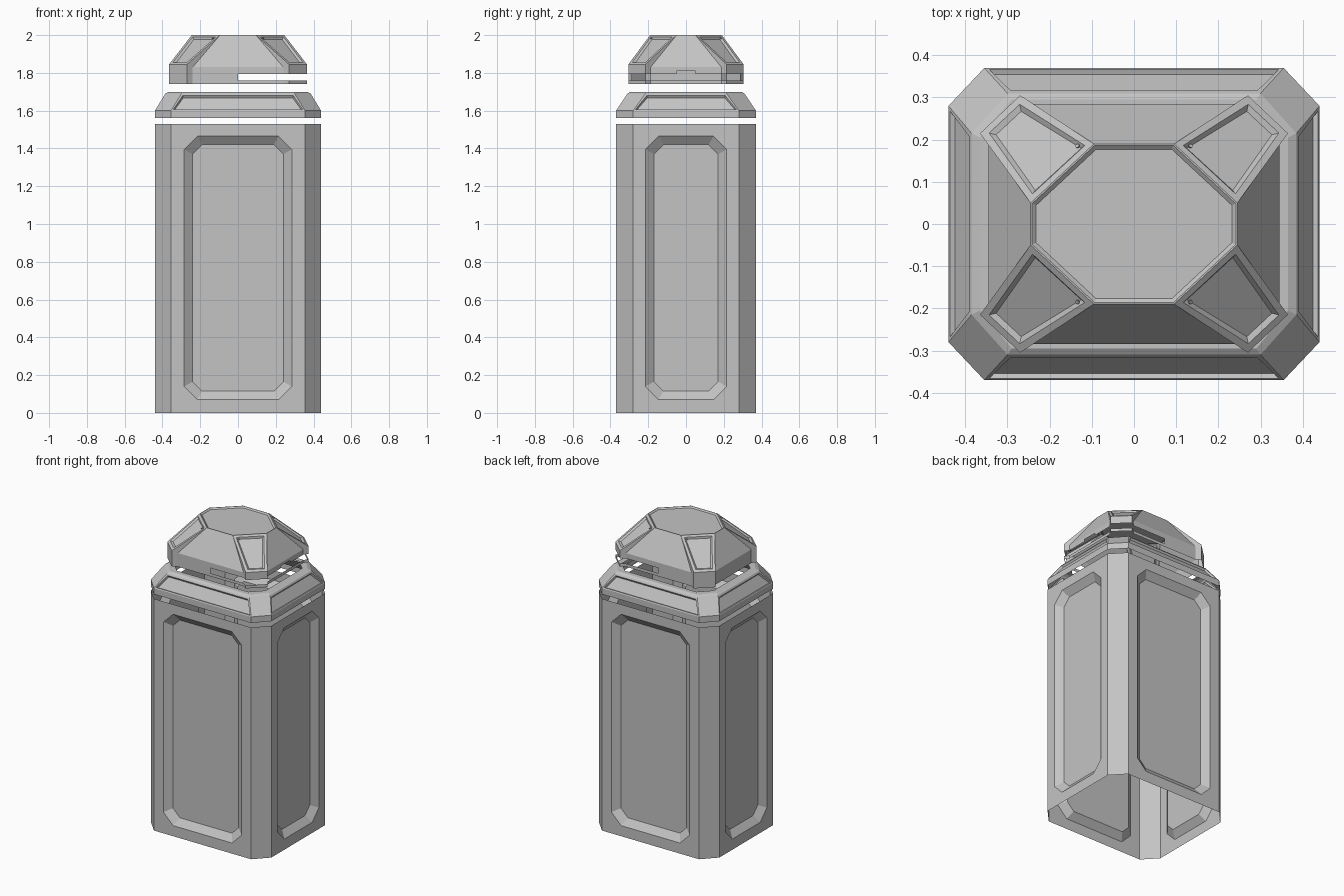
import bpy, bmesh
from mathutils import Vector

if "Cube" in bpy.data.objects:
    bpy.data.objects.remove(bpy.data.objects["Cube"])

grey = bpy.data.materials.new("plain_grey")
grey.diffuse_color = (0.55, 0.55, 0.55, 1)
grey.use_nodes = True
grey.node_tree.nodes["Principled BSDF"].inputs["Base Color"].default_value = grey.diffuse_color


def finish(name, bm):
    """Weld, orient and store a part."""
    bmesh.ops.remove_doubles(bm, verts=bm.verts, dist=0.0005)
    bmesh.ops.recalc_face_normals(bm, faces=bm.faces)
    me = bpy.data.meshes.new(name)
    bm.to_mesh(me)
    bm.free()
    me.materials.append(grey)
    ob = bpy.data.objects.new(name, me)
    bpy.context.collection.objects.link(ob)
    return ob


def face(bm, pts):
    return bm.faces.new([bm.verts.new(p) for p in pts])


def around(quadrant):
    """Mirror a +x +y run of plan points into a full counter-clockwise loop."""
    q = list(quadrant)
    back = q[::-1]
    return (q + [(-x, y) for x, y in back] + [(-x, -y) for x, y in q]
            + [(x, -y) for x, y in back])


def ring(bm, low, z0, high, z1):
    """Band of quads between two closed plan loops."""
    n = len(low)
    return [face(bm, [(*low[i], z0), (*low[(i + 1) % n], z0),
                      (*high[(i + 1) % n], z1), (*high[i], z1)]) for i in range(n)]


def sink(bm, faces, border, slope, depth):
    """Recess a bevelled panel into each face."""
    for f in faces:
        f.normal_update()
        bmesh.ops.inset_individual(bm, faces=[f], thickness=border, depth=0)
        bmesh.ops.inset_individual(bm, faces=[f], thickness=slope, depth=-depth)


# Body: open eight-sided tube with a recessed panel on each broad side
X, Y, CX, CY, H = 0.44, 0.37, 0.355, 0.28, 1.53


def cut_rect(w, z0, z1, c):
    return [(w, z0 + c), (w, z1 - c), (w - c, z1), (-w + c, z1),
            (-w, z1 - c), (-w, z0 + c), (-w + c, z0), (w - c, z0)]


def body_side(bm, half, opening, place):
    corners = [(half, 0), (half, H), (-half, H), (-half, 0)]
    outer = cut_rect(opening, 0.07, 1.465, 0.07)
    inner = cut_rect(opening - 0.045, 0.115, 1.42, 0.05)
    for i in range(4):
        a, b = outer[2 * i], outer[2 * i + 1]
        c, d = corners[i], corners[(i + 1) % 4]
        face(bm, [place(*p, 0) for p in (c, d, b, a)])
        face(bm, [place(*p, 0) for p in (d, outer[(2 * i + 2) % 8], b)])
    for i in range(8):
        j = (i + 1) % 8
        face(bm, [place(*outer[i], 0), place(*outer[j], 0),
                  place(*inner[j], 0.035), place(*inner[i], 0.035)])
    face(bm, [place(*p, 0.035) for p in inner])


bm = bmesh.new()
for s in (1, -1):
    body_side(bm, CX, 0.285, lambda u, z, d: (u, s * (Y - d), z))
    body_side(bm, CY, 0.215, lambda u, z, d: (s * (X - d), u, z))
    for t in (1, -1):
        face(bm, [(s * X, t * CY, 0), (s * CX, t * Y, 0),
                  (s * CX, t * Y, H), (s * X, t * CY, H)])
finish("body", bm)

# Collar: floating sloped ring with recessed strips on the four broad slopes
base = around([(X, CY), (CX, Y)])
shoulder = around([(0.385, 0.215), (0.30, 0.31)])
crown = around([(0.365, 0.205), (0.29, 0.295)])
lip = around([(0.335, 0.19), (0.26, 0.265)])
bm = bmesh.new()
ring(bm, base, 1.56, base, 1.60)
slopes = ring(bm, base, 1.60, shoulder, 1.69)
ring(bm, shoulder, 1.69, crown, 1.70)
ring(bm, crown, 1.70, lip, 1.70)
sink(bm, slopes[1::2], 0.014, 0.007, 0.012)
finish("collar", bm)

# Lid shell: flat top, four sloped sides and a stepped skirt
top = around([(0.245, 0.05), (0.095, 0.19)])
bm = bmesh.new()
f = face(bm, [(*p, 2.0) for p in top])
sink(bm, [f], 0.004, 0.010, 0.008)
eaves = around([(0.345, 0.1875), (0.24, 0.285)])
for i in (1, 3, 5, 7):
    j = (i + 1) % 8
    face(bm, [(*top[i], 2.0), (*top[j], 2.0), (*eaves[j], 1.83), (*eaves[i], 1.83)])
    if i == 7:   # notch in the skirt on the slotted side
        x = 0.345
        for a, b, z in ((-0.1875, -0.05, 1.795), (-0.05, 0.05, 1.81), (0.05, 0.1875, 1.795)):
            face(bm, [(x, a, z), (x, b, z), (x, b, 1.83), (x, a, 1.83)])
    else:
        face(bm, [(*eaves[i], 1.83), (*eaves[j], 1.83),
                  (*eaves[j], 1.795), (*eaves[i], 1.795)])
finish("lid", bm)

# Lower skirt: half wall on one side, open slot on the other, thin rim below
plan = around([(0.345, 0.1875), (0.365, 0.215), (0.27, 0.305), (0.24, 0.285), (0, 0.285)])
plan = [p for i, p in enumerate(plan) if p != plan[i - 1]]
bm = bmesh.new()
ring(bm, plan, 1.74, plan, 1.76)
for i, a in enumerate(plan):
    b = plan[(i + 1) % len(plan)]
    if a[0] <= 0.001 and b[0] <= 0.001:
        face(bm, [(*a, 1.76), (*b, 1.76), (*b, 1.795), (*a, 1.795)])
finish("lid_skirt", bm)

# Corner pads: raised sloped plates with a sunken panel and a small stud
for sx, sy, name in ((1, 1, "back_right"), (-1, 1, "back_left"),
                     (-1, -1, "front_left"), (1, -1, "front_right")):
    bm = bmesh.new()
    at = lambda x, y, z: Vector((sx * x, sy * y, z))
    inner_a, inner_b = at(0.245, 0.05, 2.0), at(0.095, 0.19, 2.0)
    outer_a, outer_b = at(0.365, 0.215, 1.845), at(0.27, 0.305, 1.845)
    plate = [inner_a, outer_a, outer_b, inner_b]
    if sx * sy < 0:
        plate.reverse()
    f = face(bm, plate)
    f.normal_update()
    slope_normal = f.normal.copy()
    sink(bm, [f], 0.024, 0.014, 0.010)
    # outer wall and the two stepped side walls
    low = lambda v: Vector((v.x, v.y, 1.795))
    face(bm, [outer_a, outer_b, low(outer_b), low(outer_a)])
    for i, o, e in ((inner_a, outer_a, at(0.345, 0.1875, 1.83)),
                    (inner_b, outer_b, at(0.24, 0.285, 1.83))):
        face(bm, [i, o, low(o), low(e), e])
    finish("corner_pad_" + name, bm)

    bm = bmesh.new()
    bmesh.ops.create_cone(bm, cap_ends=True, segments=8, radius1=0.005,
                          radius2=0.005, depth=0.004)
    stud = finish("pad_stud_" + name, bm)
    spot = at(0.134, 0.185, 0)
    n = slope_normal
    spot.z = 2.0 - (n.x * (spot.x - inner_a.x) + n.y * (spot.y - inner_a.y)) / n.z
    stud.location = spot
    stud.rotation_euler = n.to_track_quat('Z', 'Y').to_euler()
